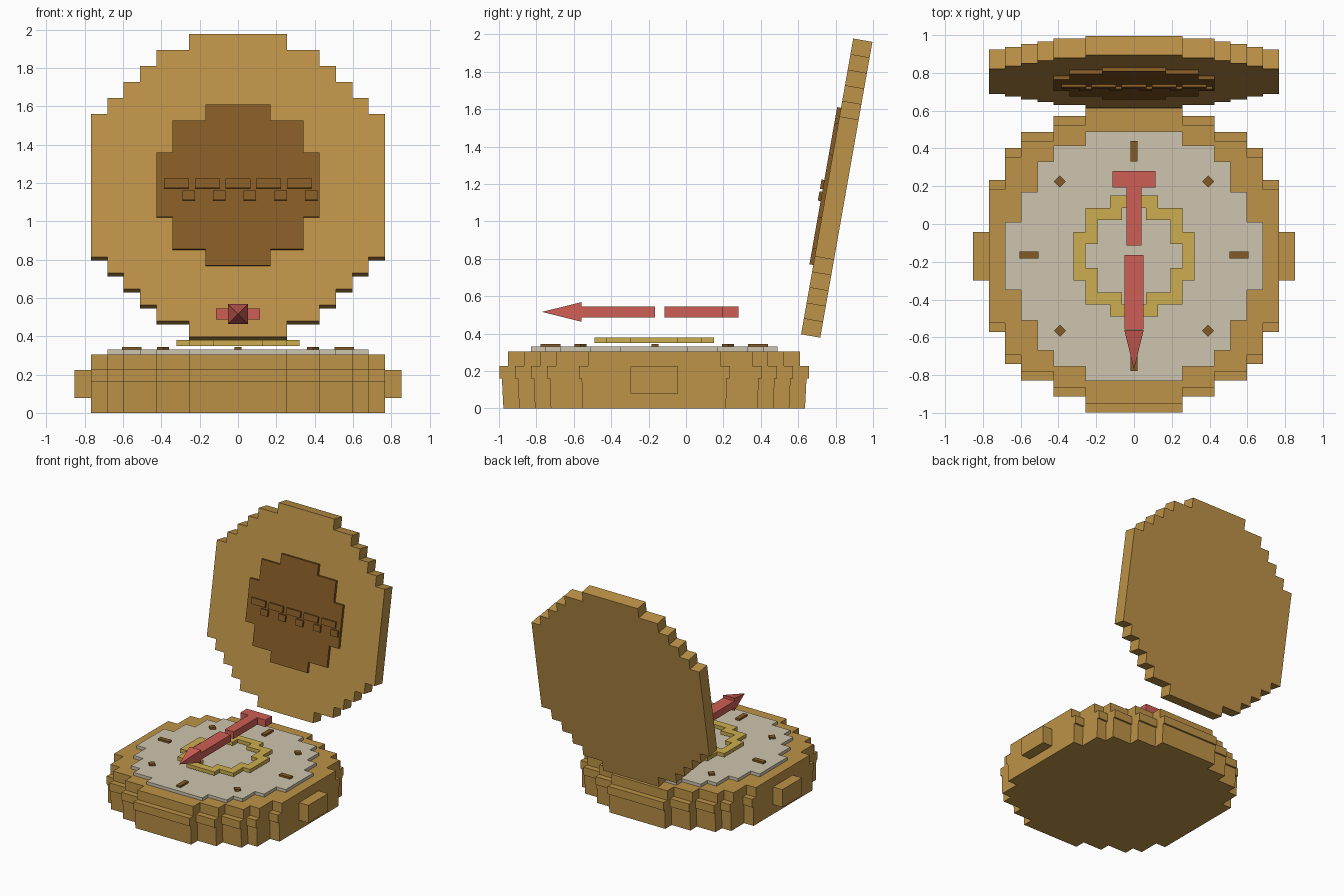
import bpy, bmesh
from math import radians
from mathutils import Matrix

if "Cube" in bpy.data.objects:
    bpy.data.objects.remove(bpy.data.objects["Cube"], do_unlink=True)


def material(name, rgb):
    m = bpy.data.materials.new(name)
    m.use_nodes = True
    m.diffuse_color = (*rgb, 1)
    m.node_tree.nodes["Principled BSDF"].inputs["Base Color"].default_value = (*rgb, 1)
    return m


BRASS = material("brass_brown", (0.51, 0.29, 0.063))
DARK = material("dark_brown", (0.235, 0.105, 0.019))
CREAM = material("cream", (0.62, 0.56, 0.43))
GOLD = material("gold", (0.61, 0.42, 0.08))
RED = material("red", (0.62, 0.112, 0.09))

U = 0.0853            # step size of the blocky outlines
BASE_Y = -0.17        # centre of the round case


def finish(name, bm, mat, matrix=Matrix()):
    bmesh.ops.recalc_face_normals(bm, faces=bm.faces)
    me = bpy.data.meshes.new(name)
    bm.to_mesh(me)
    bm.free()
    ob = bpy.data.objects.new(name, me)
    ob.matrix_world = matrix
    me.materials.append(mat)
    bpy.context.collection.objects.link(ob)
    return ob


def stepped_outline(rows):
    """rows: (half width, half depth) from widest to narrowest, mirrored to four quadrants."""
    q = []
    for i, (x, y) in enumerate(rows):
        q.append((x, y))
        if i + 1 < len(rows):
            q.append((rows[i + 1][0], y))
    left = [(-x, y) for x, y in reversed(q)]
    half = q + left
    return half + [(-x, -y) for x, y in half]


def stepped_disc(name, rows, z0, z1, mat, matrix=Matrix(), taper=1.0):
    bm = bmesh.new()
    pts = stepped_outline(rows)
    low = [bm.verts.new((x, y * taper, z0)) for x, y in pts]
    top = [bm.verts.new((x, y, z1)) for x, y in pts]
    bm.faces.new(low)
    bm.faces.new(top)
    for i in range(len(pts)):
        j = (i + 1) % len(pts)
        bm.faces.new((low[i], low[j], top[j], top[i]))
    return finish(name, bm, mat, matrix)


def box(name, centre, size, mat, matrix=Matrix(), turn=0):
    bm = bmesh.new()
    bmesh.ops.create_cube(bm, size=1)
    bm.transform(Matrix.Translation(centre) @ Matrix.Rotation(radians(turn), 4, 'Z')
                 @ Matrix.Diagonal((*size, 1)))
    return finish(name, bm, mat, matrix)


def grid(rows, sx, sy, grow=0.0):
    return [(a * sx, b * sy + grow) for a, b in rows]


# Case: tapered lower body, protruding rim, recessed upper tier
at_base = Matrix.Translation((0, BASE_Y, 0))
case = [(9, 4.5), (8, 6.5), (7, 7.5), (5, 8.5), (3, 9.5)]
stepped_disc("case_body", grid(case, U, U, 0.004), 0, 0.16, BRASS, at_base, 0.99)
stepped_disc("case_rim", grid(case, U, U, 0.018), 0.16, 0.226, BRASS, at_base)
stepped_disc("case_top", grid(case, U, U, -0.03), 0.226, 0.305, BRASS, at_base)
for side, name in ((1, "left"), (-1, "right")):
    box(name + "_side_lug", (side * 0.80, 0, 0.152), (0.106, 0.256, 0.146), BRASS, at_base)

# Dial face
dial = [(8, 0.18), (7, 0.34), (6, 0.5), (5, 0.585), (3, 0.66)]
stepped_disc("dial", grid(dial, U, 1), 0.305, 0.33, CREAM, at_base)

# Ring with a stepped opening
R = 0.064
ring = stepped_disc("dial_ring", grid([(5, 2), (4, 4), (2, 5)], R, R), 0.35, 0.38, GOLD, at_base)
cutter = stepped_disc("ring_cutter", grid([(4, 1), (3, 3), (1, 4)], R, R), 0.3, 0.45, GOLD, at_base)
cutter.hide_render = True
cutter.hide_viewport = True
cutter.display_type = 'WIRE'
cut = ring.modifiers.new("opening", 'BOOLEAN')
cut.operation = 'DIFFERENCE'
cut.solver = 'EXACT'
cut.object = cutter

# Dial markers
for s in (1, -1):
    box("long_marker", (0, s * 0.555, 0.337), (0.037, 0.108, 0.016), DARK, at_base)
    box("side_marker", (s * 0.555, 0.005, 0.337), (0.1, 0.037, 0.016), DARK, at_base)
    for t in (1, -1):
        box("diamond_marker", (s * 0.392, t * 0.395, 0.337), (0.045, 0.045, 0.016),
            DARK, at_base, 45)

# Needle: tail with crossbar, front shaft and pyramid point
NZ = 0.516
box("needle_tail", (0, 0.04, NZ), (0.08, 0.31, 0.058), RED)
box("needle_crossbar", (0, 0.237, NZ), (0.23, 0.085, 0.058), RED)
box("needle_shaft", (0, -0.362, NZ), (0.102, 0.395, 0.058), RED)
bm = bmesh.new()
bmesh.ops.create_cone(bm, cap_ends=True, segments=4, radius1=0.0735, radius2=0, depth=0.21)
bm.transform(Matrix.Translation((0, -0.665, NZ)) @ Matrix.Rotation(radians(90), 4, 'X')
             @ Matrix.Rotation(radians(45), 4, 'Z'))
bmesh.ops.remove_doubles(bm, verts=bm.verts, dist=0.0001)
finish("needle_point", bm, RED)

# Open lid, leaning back
V = 0.0845
at_lid = Matrix.Translation((0, 0.806, 1.178)) @ Matrix.Rotation(radians(80), 4, 'X')
lid = [(9, 4.5), (8, 5.5), (7, 6.5), (6, 7.5), (5, 8.5), (3, 9.5)]
stepped_disc("lid", grid(lid, U, V), -0.052, 0.052, BRASS, at_lid)
plate = [(5, 2), (4, 4), (2, 5)]
stepped_disc("lid_plate", grid(plate, U, U), 0.052, 0.073, DARK, at_lid)

# Raised dashes on the lid plate
for i in range(5):
    x = (i - 2) * 0.16
    box("long_dash", (x, 0.006, 0.08), (0.13, 0.05, 0.016), DARK, at_lid)
    box("short_dash", (x + 0.062, -0.058, 0.08), (0.065, 0.05, 0.016), DARK, at_lid)
